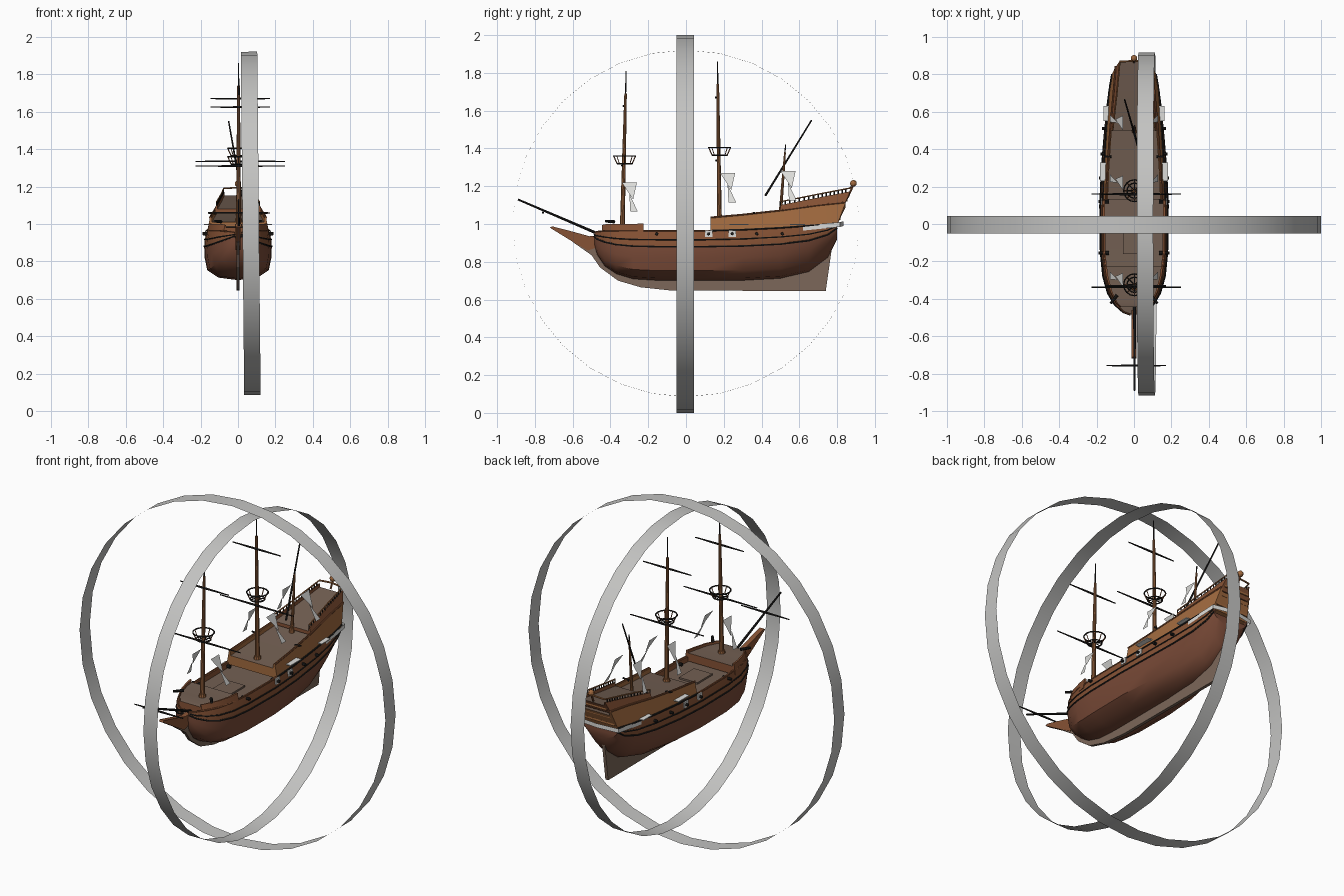
import bpy, bmesh, math
from mathutils import Vector

if "Cube" in bpy.data.objects:
    bpy.data.objects.remove(bpy.data.objects["Cube"])

def mat(name, c):
    m = bpy.data.materials.new(name)
    m.diffuse_color = (*c, 1)
    m.use_nodes = True
    m.node_tree.nodes["Principled BSDF"].inputs["Base Color"].default_value = m.diffuse_color
    return m

LOWER = mat("dark red brown", (0.19, 0.068, 0.038))
UPPER = mat("hull brown", (0.24, 0.085, 0.035))
TRIM = mat("orange brown", (0.36, 0.145, 0.05))
DECK = mat("deck grey brown", (0.17, 0.115, 0.085))
KEEL = mat("keel grey brown", (0.20, 0.135, 0.10))
BLACK = mat("black", (0.015, 0.014, 0.013))
CANVAS = mat("pale canvas", (0.72, 0.72, 0.70))
RING = mat("ring grey", (0.55, 0.55, 0.54))
MAST = mat("mast brown", (0.30, 0.12, 0.045))

def make(name, verts, faces, mats, idx=None, smooth=False):
    me = bpy.data.meshes.new(name)
    bm = bmesh.new()
    vs = [bm.verts.new(v) for v in verts]
    for k, f in enumerate(faces):
        face = bm.faces.new([vs[i] for i in f])
        face.material_index = idx[k] if idx else 0
    bmesh.ops.recalc_face_normals(bm, faces=bm.faces)
    bm.to_mesh(me)
    bm.free()
    for m in mats:
        me.materials.append(m)
    ob = bpy.data.objects.new(name, me)
    bpy.context.collection.objects.link(ob)
    if smooth:
        bpy.ops.object.select_all(action='DESELECT')
        ob.select_set(True)
        bpy.context.view_layer.objects.active = ob
        bpy.ops.object.shade_smooth_by_angle(angle=math.radians(35))
    return ob

def loft(name, halves, seg, mats, cap):
    """Loft mirrored half sections; seg gives the material of each half segment."""
    loops = [h + [(-x, y, z) for x, y, z in reversed(h) if x > 1e-6] for h in halves]
    n, m = len(loops[0]), len(halves[0])
    seg = (seg + [DECK] + seg[::-1] + [seg[0]])[:n]
    verts = [p for l in loops for p in l]
    faces, idx = [], []
    for s in range(len(loops) - 1):
        for i in range(n):
            j = (i + 1) % n
            faces.append((s*n + i, s*n + j, (s+1)*n + j, (s+1)*n + i))
            idx.append(mats.index(seg[i]))
    for s in (0, len(loops) - 1):
        faces.append(tuple(range(s*n, s*n + n)))
        idx.append(mats.index(cap))
    return make(name, verts, faces, mats, idx, True)

def rod(name, a, b, r0, r1, m, sides=8):
    a, b = Vector(a), Vector(b)
    q = (b - a).to_track_quat('Z', 'Y')
    ang = [2*math.pi*i/sides for i in range(sides)]
    vs = [p + q @ Vector((r*math.cos(t), r*math.sin(t), 0)) for p, r in ((a, r0), (b, r1)) for t in ang]
    fs = [(i, (i+1) % sides, sides + (i+1) % sides, sides + i) for i in range(sides)]
    fs += [tuple(range(sides)), tuple(range(sides, 2*sides))]
    return make(name, vs, fs, [m], smooth=True)

def box(name, lo, hi, m):
    vs = [(x, y, z) for x in (lo[0], hi[0]) for y in (lo[1], hi[1]) for z in (lo[2], hi[2])]
    fs = [(0, 1, 3, 2), (4, 5, 7, 6), (0, 1, 5, 4), (2, 3, 7, 6), (0, 2, 6, 4), (1, 3, 7, 5)]
    return make(name, vs, fs, [m])

def slab(name, pts, t, m):
    """Side profile (y, z) given thickness 2t across x."""
    n = len(pts)
    vs = [(s*t, y, z) for s in (-1, 1) for y, z in pts]
    fs = [tuple(range(n)), tuple(range(n, 2*n))]
    fs += [(i, (i+1) % n, n + (i+1) % n, n + i) for i in range(n)]
    return make(name, vs, fs, [m])

def line(name, pts, r, m):
    """Thin round moulding along a path."""
    for a, b in zip(pts, pts[1:]):
        rod(name, a, b, r, r, m, 6)

# Hull stations: y, bottom z, half width, top z, fullness
stations = [(-.485, .89, .02, .955, .9), (-.47, .835, .06, .96, .9), (-.43, .775, .105, .965, .9),
            (-.37, .735, .14, .965, .95), (-.28, .708, .165, .965, 1), (-.15, .70, .178, .965, 1),
            (.1, .70, .181, .965, 1), (.3, .70, .173, .97, .9), (.5, .71, .158, .98, .65),
            (.65, .745, .142, .99, .35), (.75, .82, .128, 1.0, .15), (.80, .92, .118, 1.005, .4)]
T = [0, .05, .2, .45, .68, .82, 1]
FULL = [0, .58, .91, .985, 1, .98, .92]
VEE = [0, .15, .45, .78, .95, 1, .97]
halves = []
for y, zb, w, zt, f in stations:
    h = [(w*(f*a + (1-f)*b), y, zb + t*(zt-zb)) for t, a, b in zip(T, FULL, VEE)]
    x = h[-1][0]
    halves.append(h + [(x*.93, y, zt), (x*.93, y, zt - .03)])
loft("hull", halves, [LOWER]*4 + [UPPER]*4, [LOWER, UPPER, DECK], LOWER)

# Wales following the planking
for s in (-1, 1):
    for k, r in ((4, .005), (5, .004), (6, .004)):
        line("wale", [(s*h[k][0], h[k][1], h[k][2]) for h in halves], r, BLACK if k < 6 else UPPER)

# Raised decks: y, bottom z, bottom width, top z, top width, rake
def block(name, rows, drop, m):
    hs = [[(w0, y, z0), (w1, y + k, z1), (w1*.93, y + k, z1), (w1*.93, y + k, z1 - drop)]
          for y, z0, w0, z1, w1, k in rows]
    return loft(name, hs, [m]*3, [m, DECK], m)

block("forecastle", [(-.445, .94, .08, .995, .07, 0), (-.42, .94, .105, 1.0, .095, 0), (-.36, .94, .138, 1.0, .126, 0),
                     (-.28, .94, .158, 1.0, .148, 0), (-.225, .94, .166, 1.003, .156, 0)], .015, UPPER)
quarter = [(.13, .955, .166, 1.035, .150, 0), (.3, .96, .160, 1.05, .142, 0), (.5, .97, .148, 1.072, .128, 0),
           (.7, .985, .134, 1.10, .110, 0), (.80, .995, .118, 1.115, .098, .045)]
block("quarterdeck", quarter, .025, TRIM)
poop = [(.5, 1.06, .129, 1.10, .118, 0), (.7, 1.085, .111, 1.14, .094, 0), (.838, 1.10, .100, 1.172, .078, .03)]
block("poop", poop, .02, UPPER)

# Rails on the raised decks
for s in (-1, 1):
    line("quarterdeck_moulding", [(s*w0, y, z0 + .01) for y, z0, w0, z1, w1, k in quarter], .005, BLACK)
    line("quarterdeck_rail", [(s*w1, y + k, z1) for y, z0, w0, z1, w1, k in quarter], .005, UPPER)
    top = [Vector((s*w1*.97, y + k, z1 + .018)) for y, z0, w0, z1, w1, k in poop]
    line("poop_rail", top, .004, TRIM)
    for a, b in zip(top, top[1:]):
        for i in range(8):
            p = a.lerp(b, i/8)
            rod("baluster", p - Vector((0, 0, .02)), p, .004, .004, BLACK, 4)
line("stern_rail", [(-.076, .868, 1.19), (0, .872, 1.195), (.076, .868, 1.19)], .005, TRIM)

# Stern panels and gallery
for i in range(3):
    z, y = 1.02 + .05*i, .81 + .019*i
    box("stern_moulding", (-.105 + .012*i, y, z), (.105 - .012*i, y + .008, z + .012), TRIM)
g = [(.142, .62, .965), (.137, .72, .975), (.13, .815, .985), (0, .835, .99)]
g += [(-x, y, z) for x, y, z in g[-2::-1]]
make("gallery_band", g + [(x, y, z + .025) for x, y, z in g],
     [(i, i+1, i+8, i+7) for i in range(6)], [CANVAS])

# Keel with rudder, and the beakhead
slab("keel_and_rudder", [(-.60, .905), (-.50, .835), (-.455, .77), (-.36, .70), (-.24, .665), (-.08, .648),
                         (.74, .645), (.785, .96), (.72, .96), (.60, .80), (-.28, .75), (-.43, .85), (-.48, .93)], .009, KEEL)
slab("beakhead", [(-.72, .98), (-.59, .90), (-.52, .86), (-.46, .88), (-.46, .94), (-.51, .935), (-.62, .965), (-.71, .988)], .014, UPPER)

# Masts: y base, y top, base z, lower top, topmast top, pole top, nest z
def mast(y0, y1, z0, za, zb, zc, r):
    def p(z):
        return (.003, y0 + (y1 - y0)*(z - z0)/(zc - z0), z)
    rod("lower_mast", p(z0 - .05), p(za), r, r*.7, MAST, 10)
    rod("topmast", p(za - .04), p(zb), r*.75, r*.5, MAST, 10)
    rod("pole", p(zb), p(zc), .004, .003, BLACK, 6)
    rod("mast_foot", p(z0 - .02), p(z0 + .01), r*1.6, r*1.3, MAST, 10)

def nest(y, z):
    for r, h in ((.04, z), (.058, z + .04)):
        bpy.ops.mesh.primitive_torus_add(location=(.003, y, h), major_radius=r, minor_radius=.004,
                                         major_segments=16, minor_segments=5)
        bpy.context.object.name = "crows_nest_hoop"
        bpy.context.object.data.materials.append(BLACK)
    for i in range(8):
        c, s = math.cos(i*math.pi/4), math.sin(i*math.pi/4)
        rod("nest_post", (.003 + .04*c, y + .04*s, z), (.003 + .058*c, y + .058*s, z + .04), .003, .003, UPPER, 4)
        if i < 4:
            rod("nest_beam", (.003 - .04*c, y - .04*s, z), (.003 + .04*c, y + .04*s, z), .003, .003, BLACK, 4)

mast(-.337, -.317, .99, 1.40, 1.69, 1.81, .014)
mast(.177, .167, 1.02, 1.44, 1.74, 1.86, .014)
mast(.50, .527, 1.06, 1.26, 1.38, 1.42, .010)
nest(-.325, 1.32)
nest(.178, 1.365)

# Yards, lateen yard and bowsprit
for y, z, w in ((-.338, 1.31, .24), (-.33, 1.625, .158), (.16, 1.335, .24), (.158, 1.67, .158), (-.757, 1.06, .158)):
    for s in (-1, 1):
        rod("yard", (.012, y, z), (.012 + s*w, y, z), .006, .003, BLACK, 6)
rod("lateen_yard", (.02, .42, 1.15), (-.05, .665, 1.55), .006, .004, BLACK, 6)
rod("bowsprit", (.003, -.40, .92), (.003, -.89, 1.13), .008, .005, BLACK, 8)

# Torn canvas scraps along the shrouds
for y, dz in ((-.34, 0), (.18, .05), (.50, .06)):
    for s in (-1, 1):
        for tri in (((0, 1.22), (.08, 1.22), (.06, 1.13)), ((.04, 1.16), (.085, 1.065), (.045, 1.065))):
            make("canvas_scrap", [(s*(1.35 - z)*.45, y + d, z + dz) for d, z in tri], [(0, 1, 2)], [CANVAS])

# Guns, port plates and side channels
for s in (-1, 1):
    for y, x in ((-.155, .164), (.12, .165), (.245, .162), (.375, .155), (.51, .145)):
        rod("gun", (s*(x - .03), y, .948), (s*(x + .025), y, .948), .010, .008, BLACK)
        if .1 < y < .3:
            a, b = sorted((s*(x + .005), s*(x + .012)))
            box("gun_port_plate", (a, y - .019, .932), (b, y + .019, .966), CANVAS)
    for y0, y1, x0, x1 in ((.23, .33, .145, .183), (.55, .63, .122, .163)):
        a, b = sorted((s*x0, s*x1))
        box("side_channel", (a, y0, .995), (b, y1, 1.0), CANVAS)
    rod("bow_gun", (s*.09, -.38, 1.012), (s*.125, -.425, 1.015), .009, .007, BLACK)
    rod("stern_gun", (s*.12, .36, 1.055), (s*.16, .36, 1.06), .006, .005, BLACK)

# Deck hatch and stern lantern
box("hatch", (-.06, -.16, .93), (.06, -.02, .945), DECK)
rod("lantern_post", (.0, .865, 1.16), (.0, .885, 1.205), .006, .006, UPPER, 6)
bpy.ops.mesh.primitive_uv_sphere_add(radius=.018, segments=10, ring_count=6, location=(0, .886, 1.215))
bpy.context.object.name = "lantern"
bpy.context.object.data.materials.append(TRIM)

# Two open ring bands around the ship
for name, r, d, loc, rot in (("cross_ring", 1, .095, (0, -.004, 1), (math.pi/2, 0, 0)),
                             ("long_ring", .918, .088, (.068, 0, 1.003), (0, math.pi/2 - .01, 0))):
    bpy.ops.mesh.primitive_cylinder_add(vertices=32, radius=r, depth=d, end_fill_type='NOTHING', location=loc, rotation=rot)
    ob = bpy.context.object
    ob.name = name
    ob.data.materials.append(RING)
    bpy.ops.object.shade_smooth_by_angle(angle=math.radians(35))
